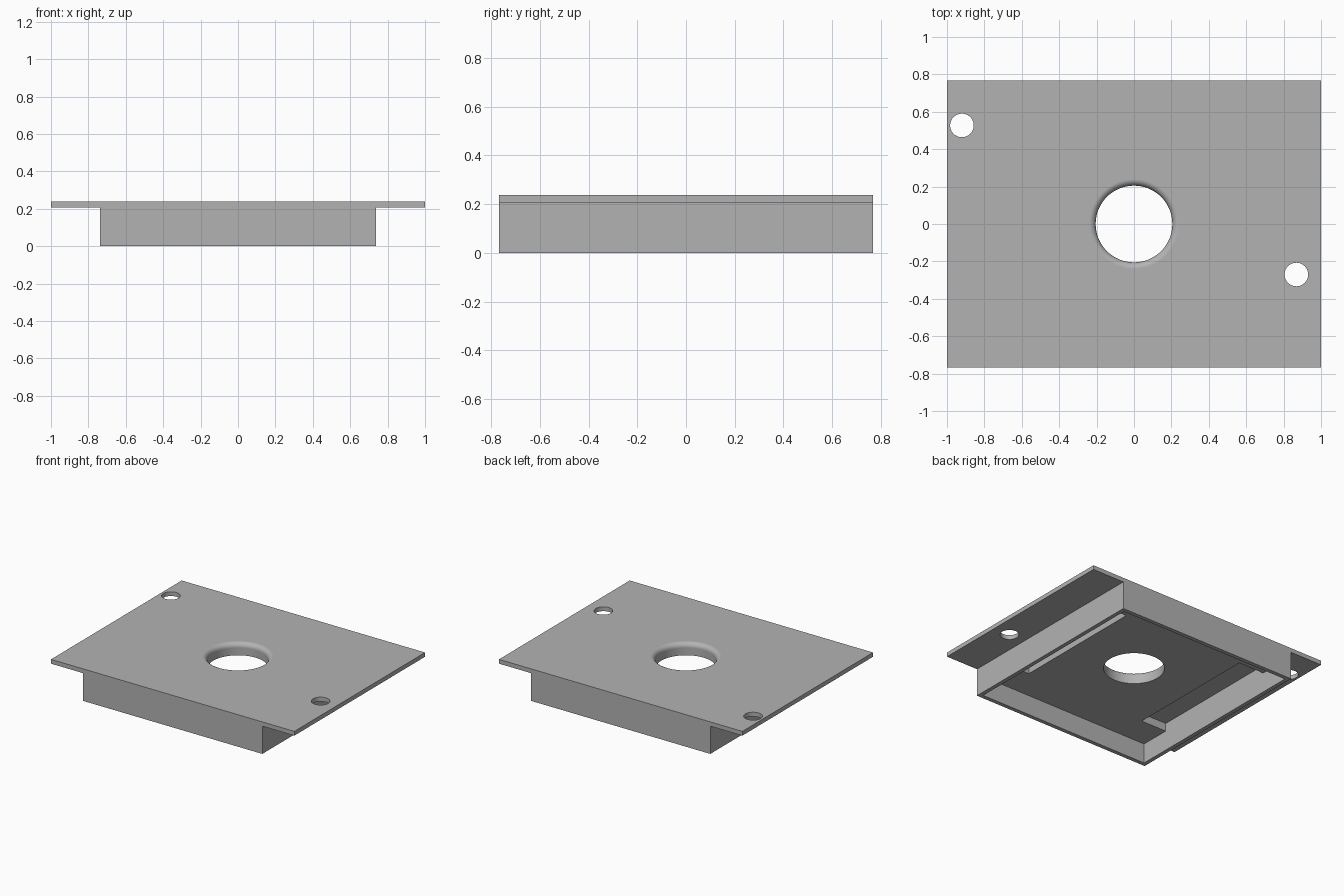
import bpy, bmesh, math

if "Cube" in bpy.data.objects:
    bpy.data.objects.remove(bpy.data.objects["Cube"], do_unlink=True)

# Main dimensions
HALF_Y, BOX_X, WALL = 0.767, 0.737, 0.03
TOP, FLANGE_Z, CEILING = 0.238, 0.206, 0.147

grey = bpy.data.materials.new("plain_grey")
grey.use_nodes = True
colour = (0.45, 0.45, 0.45, 1)
grey.diffuse_color = colour
grey.node_tree.nodes["Principled BSDF"].inputs["Base Color"].default_value = colour


def finish(name, bm):
    bmesh.ops.recalc_face_normals(bm, faces=bm.faces)
    mesh = bpy.data.meshes.new(name)
    bm.to_mesh(mesh)
    bm.free()
    mesh.materials.append(grey)
    obj = bpy.data.objects.new(name, mesh)
    bpy.context.collection.objects.link(obj)
    return obj


def box(name, x, y, z):
    bm = bmesh.new()
    bmesh.ops.create_cube(bm, size=1)
    for v in bm.verts:
        v.co = [r[0] + (c + 0.5) * (r[1] - r[0]) for c, r in zip(v.co, (x, y, z))]
    return finish(name, bm)


def lathe(name, profile, x=0, y=0, steps=64):
    """Closed solid turned about a vertical axis."""
    bm = bmesh.new()
    rings = []
    for r, z in profile:
        rings.append([bm.verts.new((x + r * math.cos(a), y + r * math.sin(a), z))
                      for a in (2 * math.pi * i / steps for i in range(steps))])
    for low, high in zip(rings, rings[1:]):
        for i in range(steps):
            j = (i + 1) % steps
            bm.faces.new((low[i], low[j], high[j], high[i]))
    bm.faces.new(rings[0][::-1])
    bm.faces.new(rings[-1])
    return finish(name, bm)


def cut(target, cutter):
    cutter.hide_render = True
    mod = target.modifiers.new("cut", "BOOLEAN")
    mod.operation, mod.solver, mod.object = "DIFFERENCE", "EXACT", cutter
    bpy.context.view_layer.objects.active = target
    bpy.ops.object.modifier_apply(modifier=mod.name)
    bpy.data.objects.remove(cutter, do_unlink=True)


# Flanged housing: T-shaped section extruded front to back
half = [(BOX_X, 0), (BOX_X, FLANGE_Z), (1, FLANGE_Z), (1, TOP)]
section = half + [(-x, z) for x, z in reversed(half)]
bm = bmesh.new()
face = bm.faces.new([bm.verts.new((x, -HALF_Y, z)) for x, z in section])
ext = bmesh.ops.extrude_face_region(bm, geom=[face])["geom"]
bmesh.ops.translate(bm, vec=(0, 2 * HALF_Y, 0),
                    verts=[g for g in ext if isinstance(g, bmesh.types.BMVert)])
housing = finish("flanged_housing", bm)

# Open underside cavity
inner_x, inner_y = BOX_X - WALL, HALF_Y - WALL
cut(housing, box("cavity", (-inner_x, inner_x), (-inner_y, inner_y), (-0.1, CEILING)))

# Deeper pocket along each side wall
for side in (-1, 1):
    xs = sorted((side * 0.497, side * inner_x))
    cut(housing, box("pocket", xs, (-0.51, 0.51), (0.1, FLANGE_Z)))

# Central opening with a rounded upper lip
R, LIP = 0.205, 0.035
arc = [(R + LIP * (1 - math.cos(a)), TOP - LIP * (1 - math.sin(a)))
       for a in (math.pi / 2 * i / 8 for i in range(9))]
cut(housing, lathe("opening", [(R, -0.1)] + arc + [(R + LIP, TOP + 0.1)]))

# Mounting holes in the flanges
for x, y in ((-0.92, 0.527), (0.868, -0.27)):
    cut(housing, lathe("mounting_hole", [(0.063, 0.1), (0.063, 0.4)], x, y, 48))

# Smooth round surfaces, flat plate faces
bpy.ops.object.select_all(action="DESELECT")
housing.select_set(True)
bpy.context.view_layer.objects.active = housing
bpy.ops.object.shade_smooth_by_angle(angle=math.radians(30))
normals = housing.modifiers.new("flat_faces", "WEIGHTED_NORMAL")
normals.keep_sharp = True
